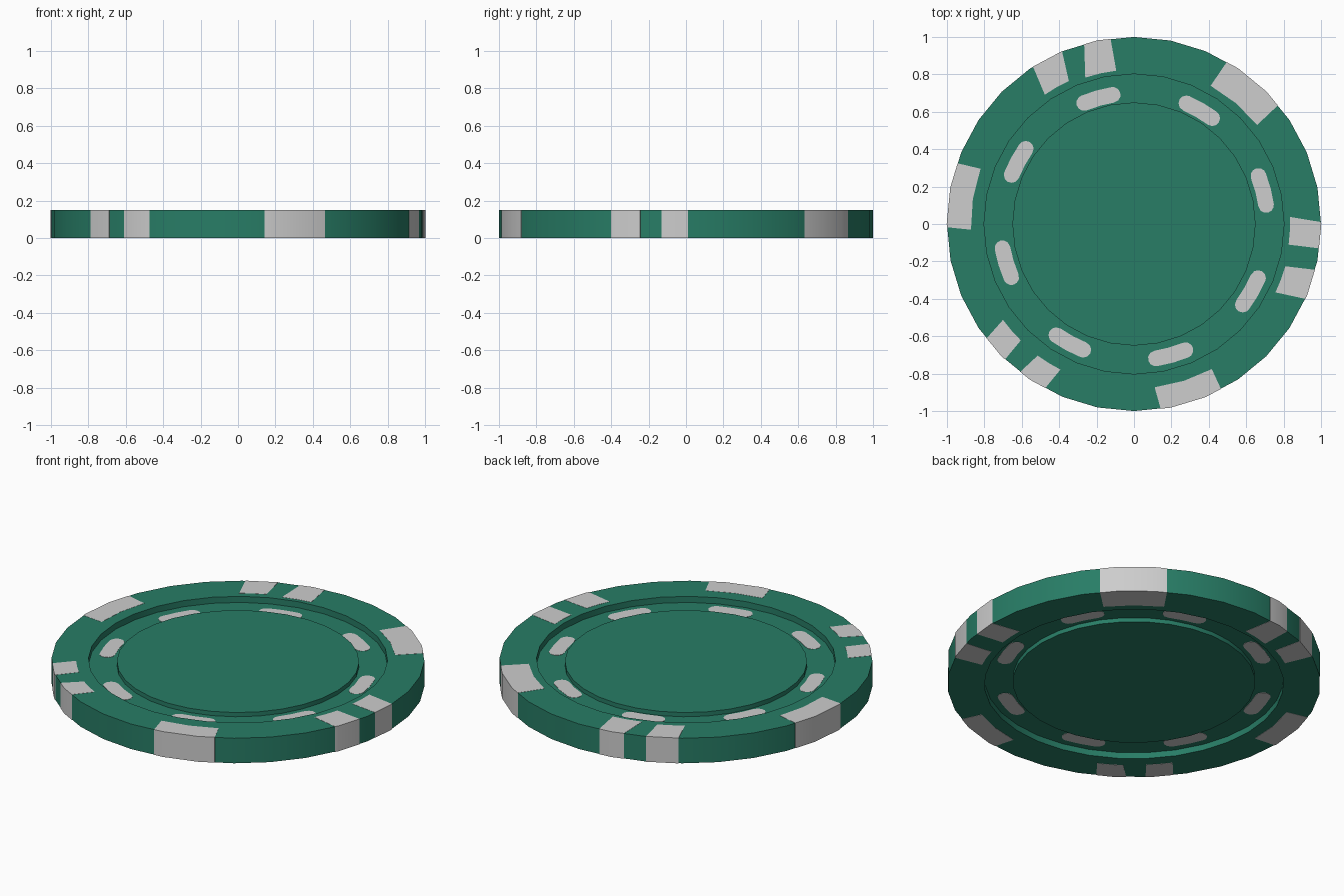
import bpy, bmesh, math

if "Cube" in bpy.data.objects:
    bpy.data.objects.remove(bpy.data.objects["Cube"])

N = 32                      # sides of the disc
STEP = 360 / N
H = 0.15                    # total thickness
SKIN = 0.001                # how far the inlays stand proud


def material(name, col):
    m = bpy.data.materials.new(name)
    m.diffuse_color = (*col, 1)
    m.use_nodes = True
    m.node_tree.nodes["Principled BSDF"].inputs["Base Color"].default_value = m.diffuse_color
    return m


GREEN = material("green", (0.021, 0.205, 0.133))
WHITE = material("off_white", (0.61, 0.61, 0.61))


def finish(name, bm, mat):
    bmesh.ops.recalc_face_normals(bm, faces=bm.faces)
    me = bpy.data.meshes.new(name)
    bm.to_mesh(me)
    bm.free()
    me.materials.append(mat)
    ob = bpy.data.objects.new(name, me)
    bpy.context.collection.objects.link(ob)
    bpy.ops.object.select_all(action='DESELECT')
    ob.select_set(True)
    bpy.context.view_layer.objects.active = ob
    bpy.ops.object.shade_smooth_by_angle(angle=math.radians(30))
    return ob


def polar(r, deg):
    a = math.radians(deg)
    return r * math.cos(a), r * math.sin(a)


def rim_radius(deg):
    # radius of the 32-sided outline in a given direction
    off = math.radians(deg % STEP - STEP / 2)
    return math.cos(math.pi / N) / math.cos(off)


def prism(bm, pts, z0, z1):
    lo = [bm.verts.new((x, y, z0)) for x, y in pts]
    hi = [bm.verts.new((x, y, z1)) for x, y in pts]
    bm.faces.new(lo[::-1])
    bm.faces.new(hi)
    n = len(pts)
    for i in range(n):
        j = (i + 1) % n
        bm.faces.new((lo[i], lo[j], hi[j], hi[i]))


# Chip body: raised rim, recessed ring, slightly raised centre, same below
RING_Z, CENTRE_Z = 0.113, 0.138
half = [(0.65, CENTRE_Z), (0.65, RING_Z), (0.802, RING_Z),
        (0.802, H - SKIN), (1.0, H - SKIN)]
profile = half + [(r, H - z) for r, z in reversed(half)]
bm = bmesh.new()
loops = [[bm.verts.new((*polar(r, i * STEP), z)) for i in range(N)]
         for r, z in profile]
for a, b in zip(loops, loops[1:]):
    for i in range(N):
        j = (i + 1) % N
        bm.faces.new((a[i], a[j], b[j], b[i]))
bm.faces.new(loops[0])
bm.faces.new(loops[-1])
finish("chip_body", bm, GREEN)

# Rim inlays: outer start/end angle, inner start/end angle, inner radius
rim = [
    (39.5, 60.2, 38.8, 61.0, 0.845),
    (161.0, 181.0, 160.2, 182.0, 0.872),
    (278.2, 297.8, 277.2, 298.2, 0.88),
    (97.2, 105.5, 96.6, 108.4, 0.825),
    (112.6, 122.7, 114.5, 124.6, 0.84),
    (217.8, 226.4, 216.2, 225.8, 0.868),
    (232.4, 241.6, 233.8, 243.2, 0.872),
    (336.4, 345.8, 334.2, 344.4, 0.84),
    (352.5, 360.6, 352.4, 362.6, 0.834),
]
bm = bmesh.new()
for a0, a1, b0, b1, r_in in rim:
    corners = [i * STEP for i in range(N + 2) if a0 < i * STEP < a1]
    pts = [polar(rim_radius(a) + 0.0015, a) for a in [a0, *corners, a1]]
    pts += [polar(r_in, b) for b in (b1, (b0 + b1) / 2, b0)]
    prism(bm, pts, 0, H)
finish("rim_inlays", bm, WHITE)


# Ring dashes: rounded bars bent along the recessed ring
def dash(bm, angle, r, z0, z1, half_len=6.5, w=0.042):
    pts = [polar(r + w, angle + half_len * t) for t in (-1, 0, 1)]
    for sign in (1, -1):
        cx, cy = polar(r, angle + sign * half_len)
        start = angle if sign > 0 else angle + 180
        for k in range(1, 6):
            dx, dy = polar(w, start + k * 30)
            pts.append((cx + dx, cy + dy))
        if sign > 0:
            pts += [polar(r - w, angle + half_len * t) for t in (1, 0, -1)]
    prism(bm, pts, z0, z1)


bm = bmesh.new()
for k in range(8):
    # the top print sits slightly off centre
    x, y = polar(0.714, 15.8 + 45 * k)
    x, y = x + 0.003, y - 0.014
    dash(bm, math.degrees(math.atan2(y, x)), math.hypot(x, y),
         RING_Z - 0.002, RING_Z + 0.0015)
    dash(bm, 27.3 + 45 * k, 0.718, H - RING_Z - 0.0015, H - RING_Z + 0.002)
finish("ring_dashes", bm, WHITE)
